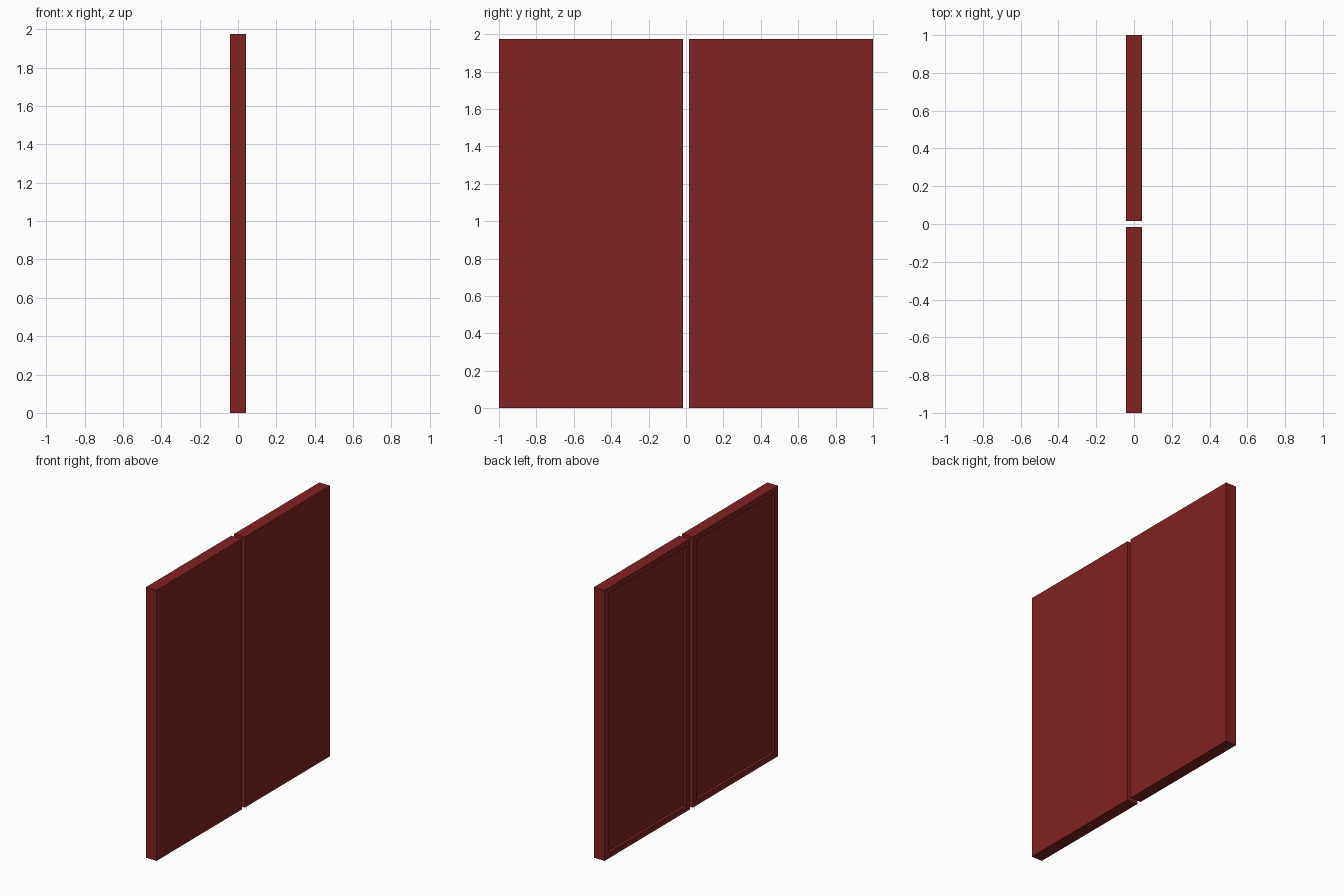
import bpy
import bmesh
from mathutils import Vector

cube = bpy.data.objects.get("Cube")
if cube:
    bpy.data.objects.remove(cube, do_unlink=True)

THICKNESS, HEIGHT, GAP = 0.086, 1.975, 0.034
WIDTH = 1 - GAP / 2
BORDER, RECESS = 0.06, 0.02

red = bpy.data.materials.new("dark red paint")
red.use_nodes = True
red.diffuse_color = (0.22, 0.016, 0.016, 1)
red.node_tree.nodes["Principled BSDF"].inputs["Base Color"].default_value = red.diffuse_color


def door_panel(name, side):
    """Slab with a framed, recessed panel on its -x face."""
    bm = bmesh.new()
    bmesh.ops.create_cube(bm, size=1)
    bmesh.ops.scale(bm, vec=(THICKNESS, WIDTH, HEIGHT), verts=bm.verts)
    bmesh.ops.translate(bm, vec=(0, side * (GAP + WIDTH) / 2, HEIGHT / 2), verts=bm.verts)
    bm.normal_update()

    # Inset the frame, then push the inner panel straight in
    face = min(bm.faces, key=lambda f: f.normal.x)
    bmesh.ops.inset_region(bm, faces=[face], thickness=BORDER)
    inner = bmesh.ops.extrude_discrete_faces(bm, faces=[face])["faces"][0]
    bmesh.ops.translate(bm, vec=Vector((RECESS, 0, 0)), verts=inner.verts)
    bmesh.ops.recalc_face_normals(bm, faces=bm.faces)

    mesh = bpy.data.meshes.new(name)
    bm.to_mesh(mesh)
    bm.free()
    mesh.materials.append(red)
    bpy.context.collection.objects.link(bpy.data.objects.new(name, mesh))


# Matching pair of doors either side of the gap
door_panel("front_door_panel", -1)
door_panel("back_door_panel", 1)
